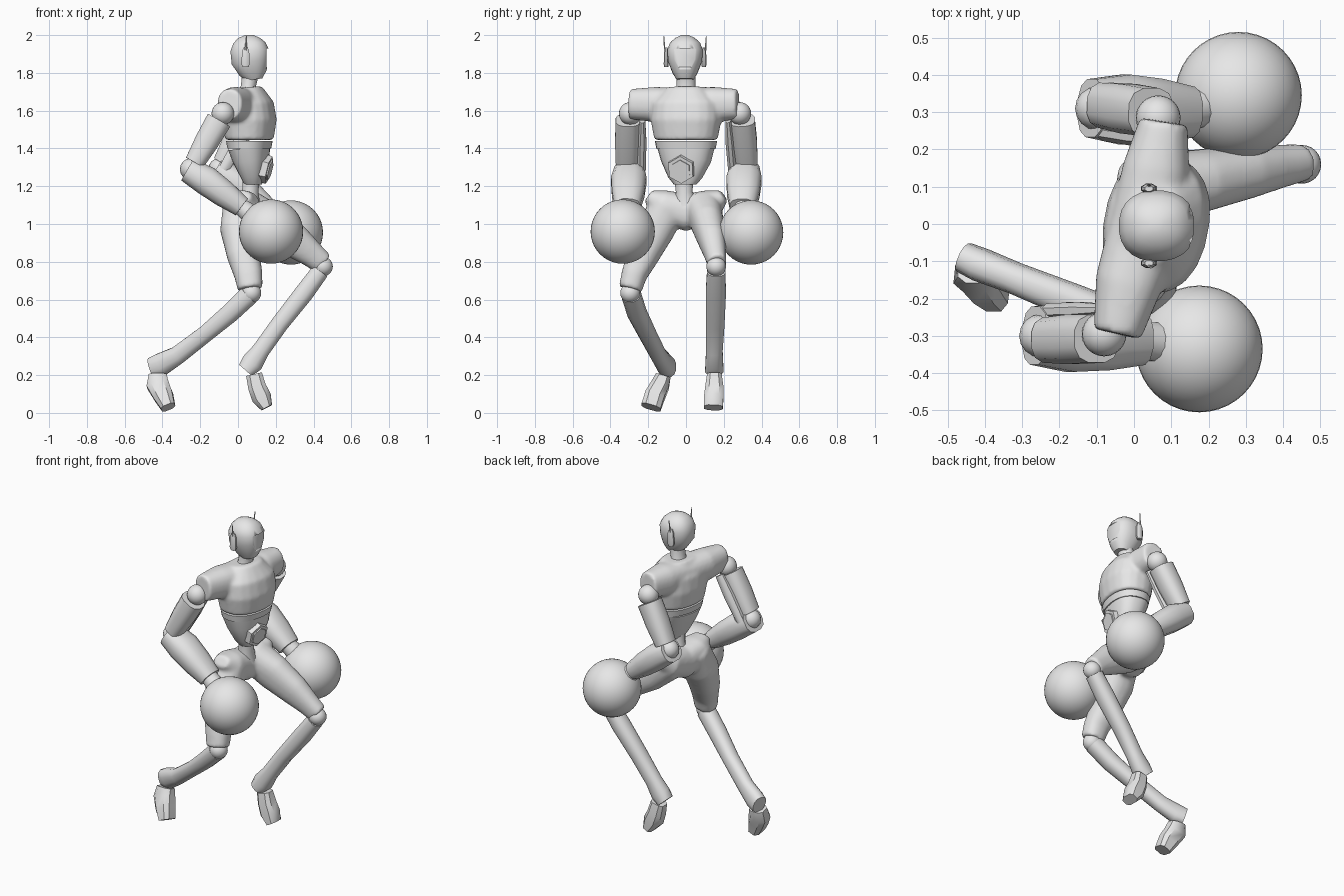
import bpy, bmesh, math
from mathutils import Vector, Matrix

cube = bpy.data.objects.get("Cube")
if cube:
    bpy.data.objects.remove(cube, do_unlink=True)

grey = bpy.data.materials.new("plain_grey")
grey.use_nodes = True
grey.diffuse_color = (0.8, 0.8, 0.8, 1)
grey.node_tree.nodes["Principled BSDF"].inputs["Base Color"].default_value = (0.8, 0.8, 0.8, 1)

X, Y, Z = Vector((1, 0, 0)), Vector((0, 1, 0)), Vector((0, 0, 1))
yaw = Matrix.Rotation(math.radians(-11), 3, 'Z')   # twist of the upper body
FRONT, SIDE = yaw @ X, yaw @ Y


def finish(name, bm, angle=40):
    bmesh.ops.recalc_face_normals(bm, faces=bm.faces)
    mesh = bpy.data.meshes.new(name)
    bm.to_mesh(mesh)
    bm.free()
    mesh.materials.append(grey)
    mesh.shade_smooth()
    mesh.set_sharp_from_angle(angle=math.radians(angle))
    ob = bpy.data.objects.new(name, mesh)
    bpy.context.collection.objects.link(ob)
    return ob


def skin(bm, rings, side, n=16, power=2.0):
    """Skin superellipse rings (centre, half width along side, half depth)."""
    pts = [Vector(r[0]) for r in rings]
    loops = []
    for i, (c, hu, hv) in enumerate(rings):
        t = (pts[min(i + 1, len(pts) - 1)] - pts[max(i - 1, 0)]).normalized()
        u = (side - t * side.dot(t)).normalized()
        v = t.cross(u)
        loop = []
        for k in range(n):
            a = math.tau * (k + 0.5) / n
            ca, sa = math.cos(a), math.sin(a)
            p = pts[i] + u * hu * math.copysign(abs(ca) ** (2 / power), ca)
            loop.append(bm.verts.new(p + v * hv * math.copysign(abs(sa) ** (2 / power), sa)))
        loops.append(loop)
    for a, b in zip(loops, loops[1:]):
        for k in range(n):
            bm.faces.new((a[k], a[(k + 1) % n], b[(k + 1) % n], b[k]))
    bm.faces.new(loops[0])
    bm.faces.new(loops[-1])


def loft(name, rings, side=Y, n=16, power=2.0):
    bm = bmesh.new()
    skin(bm, rings, side, n, power)
    return finish(name, bm)


def blend(name, parts):
    """Merge several lofts into one soft organic surface."""
    bm = bmesh.new()
    for rings, side in parts:
        skin(bm, rings, side, 20, 2.3)
    ob = finish(name, bm)
    rm = ob.modifiers.new("merge", 'REMESH')
    rm.mode, rm.voxel_size, rm.use_smooth_shade = 'VOXEL', 0.01, True
    sm = ob.modifiers.new("soften", 'SMOOTH')
    sm.factor, sm.iterations = 0.5, 8
    return ob


def ball(name, centre, r, seg=24):
    bm = bmesh.new()
    bmesh.ops.create_uvsphere(bm, u_segments=seg, v_segments=seg // 2, radius=r,
                              matrix=Matrix.Translation(centre))
    return finish(name, bm, 60)


def box(name, centre, size):
    bm = bmesh.new()
    bmesh.ops.create_cube(bm, size=1, matrix=Matrix.Translation(centre) @ Matrix.Diagonal((*size, 1)))
    return finish(name, bm)


# Head with recessed face panel, ear pieces and antennae
head = loft("head", [((.085, -.005, 1.765), .045, .045), ((.08, -.005, 1.8), .066, .074),
                     ((.065, -.005, 1.86), .09, .1), ((.062, -.005, 1.92), .095, .103),
                     ((.06, -.005, 1.96), .08, .085), ((.06, -.005, 1.985), .052, .058),
                     ((.06, -.005, 2), .02, .022)], n=24, power=2.3)
cutter = box("face_cutter", (.19, -.005, 1.88), (.08, .13, .1))
cutter.hide_render = True
cutter.display_type = 'WIRE'
cut = head.modifiers.new("face_recess", 'BOOLEAN')
cut.operation, cut.object, cut.solver = 'DIFFERENCE', cutter, 'EXACT'
for s, label in ((1, "left"), (-1, "right")):
    y = -.005 + s * .1
    loft(label + "_ear", [((.04, y, 1.83), .012, .016), ((.04, y, 1.845), .014, .023),
                          ((.04, y, 1.91), .013, .021), ((.04, y, 1.935), .008, .012)], n=8)
    loft(label + "_antenna", [((.04, y + s * .008, 1.92), .005, .006),
                              ((.045, y + s * .012, 1.995), .002, .003)], n=6)
loft("neck", [((.05, 0, 1.67), .07, .06), ((.055, 0, 1.73), .05, .04), ((.065, 0, 1.79), .05, .045)])

# Chest flowing into the shoulder caps
blend("chest", [
    ([((.06, 0, 1.445), .168, .125), ((.06, 0, 1.55), .188, .142),
      ((.055, 0, 1.64), .18, .13), ((.05, 0, 1.725), .1, .075)], SIDE),
    ([((-.045, -.295, 1.635), .065, .08), ((-.015, -.16, 1.632), .09, .094),
      ((.035, 0, 1.63), .1, .09), ((.06, .15, 1.632), .09, .094), ((.08, .275, 1.635), .065, .08)], X)])

# Waist band, tapering abdomen and lower spine
loft("waist_band", [((.06, 0, 1.4), .158, .112), ((.06, 0, 1.44), .165, .12)], SIDE, 24, 2.3)
loft("abdomen", [((.08, -.005, 1.21), .06, .045), ((.08, -.005, 1.245), .09, .06),
                 ((.07, 0, 1.33), .132, .09), ((.06, 0, 1.405), .152, .108)], SIDE, 24, 2.5)
loft("spine", [((.06, 0, 1.1), .07, .06), ((.065, -.01, 1.17), .045, .045),
               ((.07, -.01, 1.25), .055, .045)], n=12)
slope = Vector((FRONT.x, FRONT.y, -.25)).normalized()
for name, r, reach in (("belly_plate", .078, .1), ("belly_plate_inner", .058, .107)):
    c = Vector((.07, -.01, 1.31)) + slope * reach
    loft(name, [(c - slope * .04, r, r), (c, r * .95, r * .95)], SIDE, 6)

# Arms: shoulder joint, outer shell, inner strut, forearm, wrist and round fist
arms = (("left", 1, (.065, .285, 1.585), (-.1, .31, 1.29), (.15, .3, 1.09), (.28, .345, .955)),
        ("right", -1, (-.08, -.295, 1.585), (-.25, -.3, 1.29), (.02, -.31, 1.09), (.175, -.335, .96)))
for label, s, *joints in arms:
    sh, el, wr, fist = (Vector(j) for j in joints)
    ball(label + "_shoulder_joint", sh, .06)
    top, low = sh.lerp(el, .12), sh.lerp(el, .88)
    off = Y * s * .012
    loft(label + "_upper_arm", [(top + off, .066, .07), (sh.lerp(el, .5) + off, .068, .066),
                                (low + off, .062, .054)], Y, 12, 2.6)
    inn = -Y * s * .065 + X * .025
    loft(label + "_arm_strut", [(top + inn, .016, .03), (sh.lerp(el, .5) + inn, .025, .035),
                                (el + inn, .024, .03)], Y, 8)
    ball(label + "_elbow_joint", el, .058, 16)
    axis = (wr - el).normalized()
    loft(label + "_forearm", [(el - axis * .02 - Z * .015, .08, .068), (el.lerp(wr, .3), .096, .08),
                              (el.lerp(wr, .65), .088, .073), (wr, .07, .056)], Y, 12, 2.5)
    loft(label + "_wrist", [(wr - axis * .03, .05, .045), (wr.lerp(fist, .35), .055, .055),
                            (fist, .09, .09)], Y, 12)
    ball(label + "_fist", fist, .17, 40)

# Pelvis and both thighs as one surface
blend("pelvis_and_thighs", [
    ([((.02, -.2, 1.15), .05, .035), ((.02, -.13, 1.1), .095, .085), ((.03, 0, 1.06), .09, .1),
      ((.05, .13, 1.1), .095, .085), ((.06, .2, 1.15), .05, .035)], X),
    ([((.02, -.09, 1.1), .1, .1), ((.01, -.16, .97), .1, .105), ((.03, -.23, .83), .085, .088),
      ((.055, -.275, .73), .068, .075), ((.065, -.295, .655), .062, .066)], Y),
    ([((.04, .09, 1.09), .1, .1), ((.17, .115, 1.0), .085, .11), ((.3, .14, .91), .072, .092),
      ((.39, .155, .84), .058, .07), ((.45, .165, .79), .05, .06)], Y)])

# Knees, shins with flared ankles, and hanging feet
ball("right_knee", (.07, -.295, .635), .053)
ball("left_knee", (.45, .16, .775), .052)
loft("right_shin", [((.06, -.29, .625), .052, .055), ((-.04, -.26, .53), .052, .052),
                    ((-.17, -.205, .42), .047, .046), ((-.32, -.145, .305), .042, .05),
                    ((-.41, -.11, .255), .045, .062), ((-.455, -.09, .24), .042, .055)], Y, 12, 2.4)
loft("left_shin", [((.435, .16, .75), .05, .048), ((.35, .158, .635), .055, .052),
                   ((.22, .155, .47), .05, .048), ((.12, .15, .33), .045, .048),
                   ((.075, .15, .265), .048, .06), ((.04, .15, .225), .05, .046)], Y, 12, 2.4)
loft("right_foot", [((-.425, -.12, .2), .042, .05), ((-.425, -.135, .15), .05, .062),
                    ((-.395, -.165, .09), .055, .055), ((-.37, -.185, .03), .055, .04)], Y, 8, 3)
loft("left_foot", [((.085, .15, .205), .04, .045), ((.1, .15, .14), .05, .05),
                   ((.125, .147, .08), .054, .055), ((.152, .145, .028), .052, .033)], Y, 8, 3)
